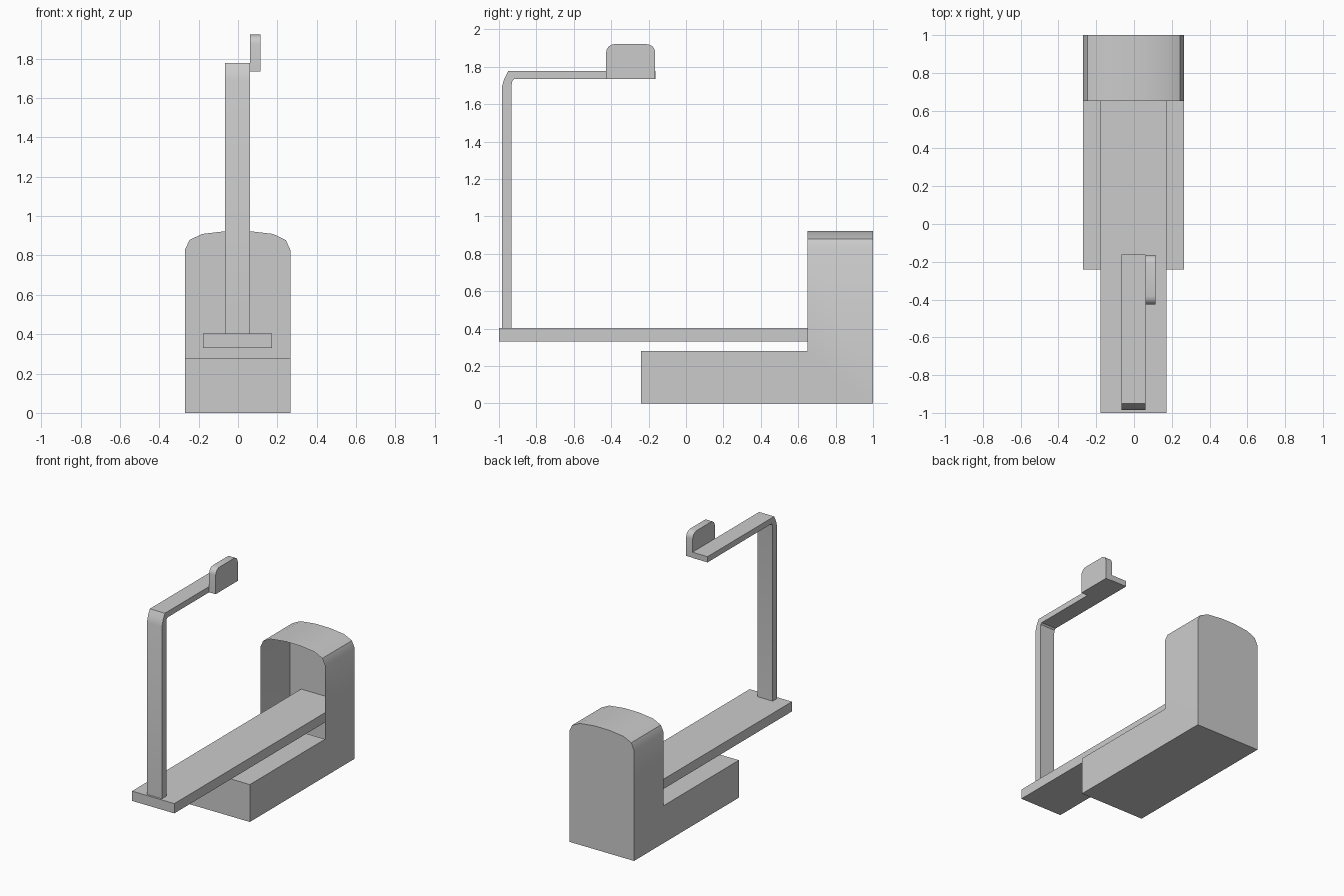
import bpy, bmesh, math

if "Cube" in bpy.data.objects:
    bpy.data.objects.remove(bpy.data.objects["Cube"])

CX = -0.002  # shared centre line of all parts


def prism(bm, pts, axis, a, b, cap_a=True, cap_b=True):
    """Extrude a 2D outline along 'x' (pts are y,z) or 'y' (pts are x,z)."""
    def at(p, t):
        return (t, p[0], p[1]) if axis == 'x' else (p[0], t, p[1])
    va = [bm.verts.new(at(p, a)) for p in pts]
    vb = [bm.verts.new(at(p, b)) for p in pts]
    n = len(pts)
    for i in range(n):
        j = (i + 1) % n
        bm.faces.new((va[i], va[j], vb[j], vb[i]))
    if cap_a:
        bm.faces.new(va[::-1])
    if cap_b:
        bm.faces.new(vb)


def finish(bm, name, smooth=False):
    bmesh.ops.remove_doubles(bm, verts=bm.verts[:], dist=0.0005)
    bmesh.ops.dissolve_limit(bm, angle_limit=math.radians(1),
                             verts=bm.verts[:], edges=bm.edges[:])
    bmesh.ops.recalc_face_normals(bm, faces=bm.faces[:])
    me = bpy.data.meshes.new(name)
    bm.to_mesh(me)
    bm.free()
    ob = bpy.data.objects.new(name, me)
    bpy.context.collection.objects.link(ob)
    if smooth:
        bpy.ops.object.select_all(action='DESELECT')
        ob.select_set(True)
        bpy.context.view_layer.objects.active = ob
        bpy.ops.object.shade_smooth_by_angle(angle=math.radians(30))
    return ob


def rect(a, b, c, d):
    return [(a, c), (b, c), (b, d), (a, d)]


# Hollow body: low box in front, arched housing behind, open towards the front
W = 0.268
half = [(W, 0), (W, 0.28), (W, 0.827), (0.245, 0.878), (0.18, 0.909), (0.06, 0.923)]
arch = [(CX + x, z) for x, z in half] + [(CX - x, z) for x, z in reversed(half)]
bm = bmesh.new()
prism(bm, arch, 'y', 0.65, 1.0, cap_a=False)
prism(bm, rect(CX - W, CX + W, 0, 0.28), 'y', -0.24, 0.65, cap_b=False)
# drop the housing's own floor seam so the shell is one piece
finish(bm, "hollow_body", smooth=True)

# Long plank running into the housing
bm = bmesh.new()
prism(bm, rect(CX - 0.175, CX + 0.175, 0.33, 0.403), 'y', -1.0, 0.999)
finish(bm, "plank")

# Upright post bending into the horizontal arm
bent = [(-0.985, 0.403), (-0.932, 0.403), (-0.932, 1.705), (-0.928, 1.725),
        (-0.917, 1.735), (-0.162, 1.735), (-0.162, 1.778), (-0.95, 1.778),
        (-0.972, 1.735), (-0.985, 1.69)]
bm = bmesh.new()
prism(bm, bent, 'x', CX - 0.063, CX + 0.062)
finish(bm, "post_and_arm", smooth=True)

# Upright tab with rounded top corners on the side of the arm's end
y0, y1, z0, z1, r = -0.427, -0.165, 1.735, 1.921, 0.045
tab = [(y0, z0), (y1, z0)]
for cy, start in ((y1 - r, 0), (y0 + r, 90)):
    for k in range(5):
        t = math.radians(start + k * 22.5)
        tab.append((cy + r * math.cos(t), z1 - r + r * math.sin(t)))
bm = bmesh.new()
prism(bm, tab, 'x', 0.06, 0.114)
finish(bm, "side_tab", smooth=True)
